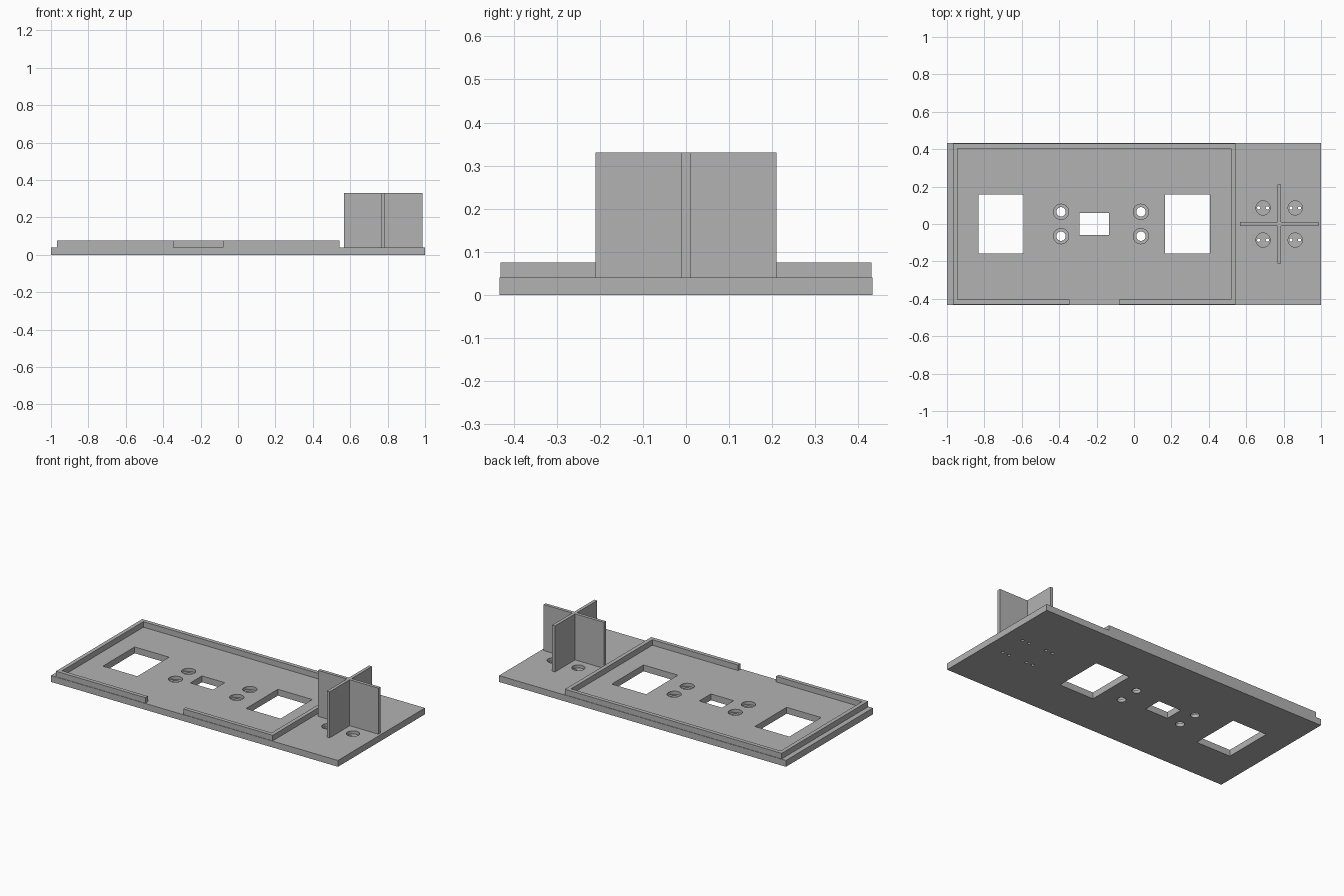
import bpy, bmesh
from mathutils import Matrix

cube = bpy.data.objects.get("Cube")
if cube:
    bpy.data.objects.remove(cube, do_unlink=True)

BASE_TOP, RIM_TOP, CROSS_TOP = 0.04, 0.075, 0.33
HALF_DEPTH = 0.433

grey = bpy.data.materials.new("plain grey")
grey.use_nodes = True
COLOUR = (0.45, 0.45, 0.45, 1)
grey.diffuse_color = COLOUR
grey.node_tree.nodes["Principled BSDF"].inputs["Base Color"].default_value = COLOUR


def finish(name, bm):
    bmesh.ops.recalc_face_normals(bm, faces=bm.faces)
    mesh = bpy.data.meshes.new(name)
    bm.to_mesh(mesh)
    bm.free()
    mesh.materials.append(grey)
    obj = bpy.data.objects.new(name, mesh)
    bpy.context.collection.objects.link(obj)
    return obj


def add_prism(bm, points, z0, z1):
    face = bm.faces.new([bm.verts.new((x, y, z0)) for x, y in points])
    top = bmesh.ops.extrude_face_region(bm, geom=[face])["geom"]
    verts = [v for v in top if isinstance(v, bmesh.types.BMVert)]
    bmesh.ops.translate(bm, verts=verts, vec=(0, 0, z1 - z0))


def add_box(bm, x0, x1, half_y, z0, z1):
    add_prism(bm, [(x0, -half_y), (x1, -half_y), (x1, half_y), (x0, half_y)], z0, z1)


def add_cylinder(bm, x, y, r, z0, z1, sides=32):
    bmesh.ops.create_cone(bm, cap_ends=True, segments=sides, radius1=r, radius2=r,
                          depth=z1 - z0, matrix=Matrix.Translation((x, y, (z0 + z1) / 2)))


def cut(target, cutter):
    cutter.hide_render = True
    mod = target.modifiers.new("cut", "BOOLEAN")
    mod.operation = "DIFFERENCE"
    mod.solver = "EXACT"
    mod.object = cutter
    bpy.ops.object.select_all(action="DESELECT")
    bpy.context.view_layer.objects.active = target
    target.select_set(True)
    bpy.ops.object.modifier_apply(modifier=mod.name)
    bpy.data.objects.remove(cutter, do_unlink=True)


# Base plate
bm = bmesh.new()
add_box(bm, -1, 1, HALF_DEPTH, 0, BASE_TOP)
plate = finish("base_plate", bm)

# Recesses: screw counterbores and round seats between the divider arms
CROSS_X = 0.776
screws = [(x, y) for x in (-0.39, 0.037) for y in (-0.065, 0.065)]
seats = [(CROSS_X + dx, dy) for dx in (-0.086, 0.086) for dy in (-0.086, 0.086)]
bm = bmesh.new()
for x, y in screws:
    add_cylinder(bm, x, y, 0.041, 0.02, 0.1)
for x, y in seats:
    add_cylinder(bm, x, y, 0.038, 0.02, 0.1)
cut(plate, finish("recess_cutter", bm))

# Through openings: windows, screw holes and paired pin holes
bm = bmesh.new()
for x0, x1, half_y in ((-0.831, -0.591, 0.158), (0.167, 0.407, 0.158), (-0.292, -0.133, 0.058)):
    add_box(bm, x0, x1, half_y, -0.1, 0.1)
for x, y in screws:
    add_cylinder(bm, x, y, 0.025, -0.1, 0.1)
for x, y in seats:
    for dx in (-0.023, 0.023):
        add_cylinder(bm, x + dx, y, 0.009, -0.1, 0.1, 16)
cut(plate, finish("opening_cutter", bm))

# Raised rim, open along part of the front
L, R, Y = -0.968, 0.543, 0.43
T = 0.025
GAP_L, GAP_R = -0.345, -0.08
bm = bmesh.new()
add_prism(bm, [(GAP_L, -Y), (L, -Y), (L, Y), (R, Y), (R, -Y), (GAP_R, -Y),
               (GAP_R, T - Y), (R - T, T - Y), (R - T, Y - T), (L + T, Y - T),
               (L + T, T - Y), (GAP_L, T - Y)], BASE_TOP, RIM_TOP)
finish("raised_rim", bm)

# Upright cross divider
A, H = 0.21, 0.01
arm = [(A, -H), (A, H), (H, H)]
points = []
for _ in range(4):
    points += arm
    arm = [(-y, x) for x, y in arm]
bm = bmesh.new()
add_prism(bm, [(CROSS_X + x, y) for x, y in points], BASE_TOP, CROSS_TOP)
finish("cross_divider", bm)
